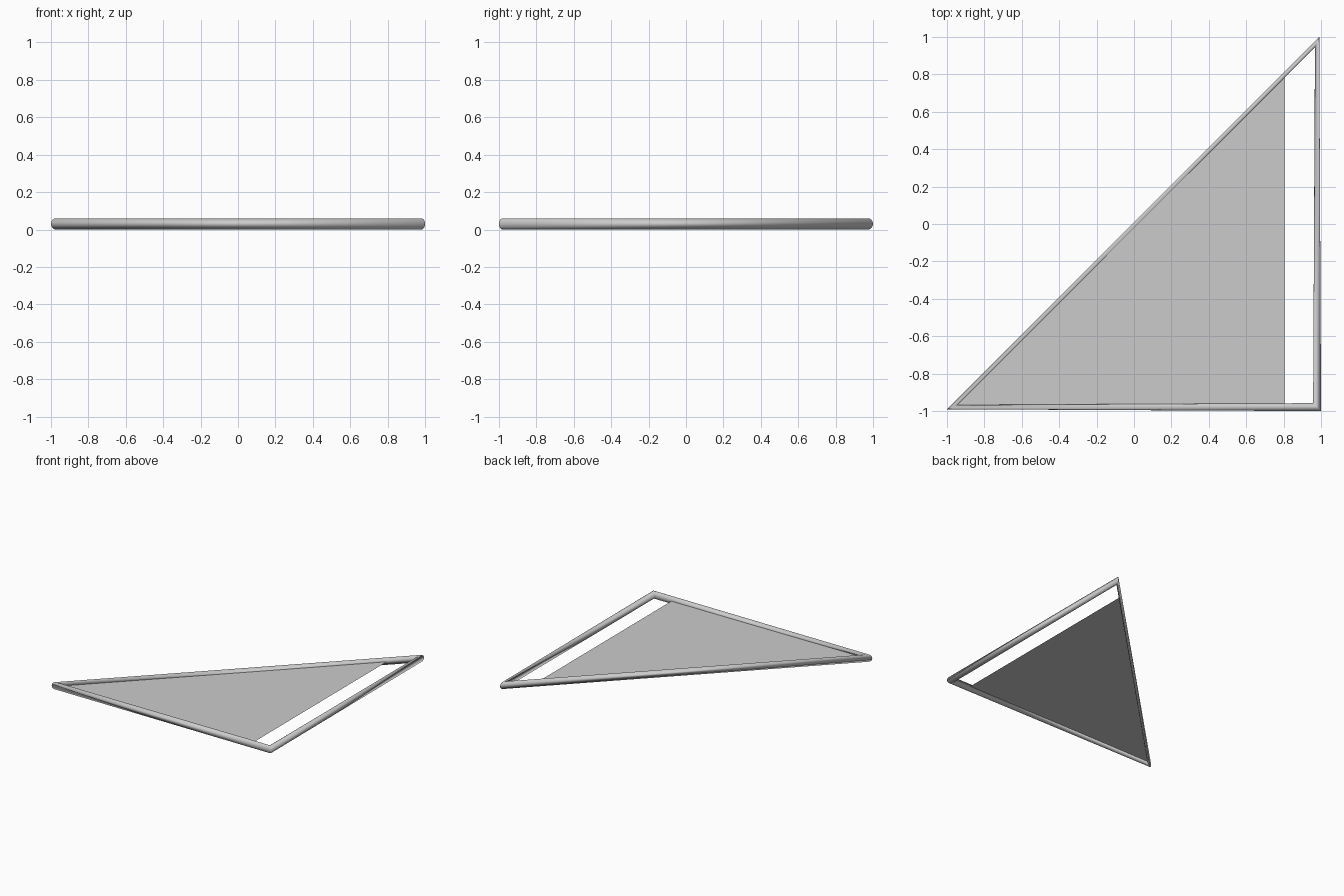
import bpy, bmesh
from math import cos, sin, pi
from mathutils import Vector

if "Cube" in bpy.data.objects:
    bpy.data.objects.remove(bpy.data.objects["Cube"])

R, SIDES = 0.03, 32
CORNERS = [Vector((-0.972, -0.979, R)), Vector((0.979, -0.979, R)), Vector((0.979, 0.972, R))]


def make_object(name, bm, smooth):
    mesh = bpy.data.meshes.new(name)
    bm.normal_update()
    for f in bm.faces:
        f.smooth = smooth
    bm.to_mesh(mesh)
    bm.free()
    obj = bpy.data.objects.new(name, mesh)
    bpy.context.collection.objects.link(obj)
    return obj


# Triangular tube frame: one round ring on the bisector of each corner
bm = bmesh.new()
rings = []
for i, p in enumerate(CORNERS):
    a = (CORNERS[i - 1] - p).normalized()
    b = (CORNERS[(i + 1) % 3] - p).normalized()
    out = -(a + b).normalized()
    rings.append([bm.verts.new(p + R * (out * cos(t) + Vector((0, 0, sin(t)))))
                  for t in (2 * pi * k / SIDES for k in range(SIDES))])
for i in range(3):
    r, s = rings[i], rings[(i + 1) % 3]
    for k in range(SIDES):
        n = (k + 1) % SIDES
        bm.faces.new((r[k], s[k], s[n], r[n]))
bmesh.ops.recalc_face_normals(bm, faces=bm.faces)
make_object("tube_frame", bm, True)

# Thin panel stretched between the long side and the front side
bm = bmesh.new()
edge_x = 0.805
points = [CORNERS[0], (edge_x, -0.979, R), (edge_x, edge_x - 0.007, R)]
bm.faces.new([bm.verts.new(p) for p in points])
make_object("panel", bm, False)
